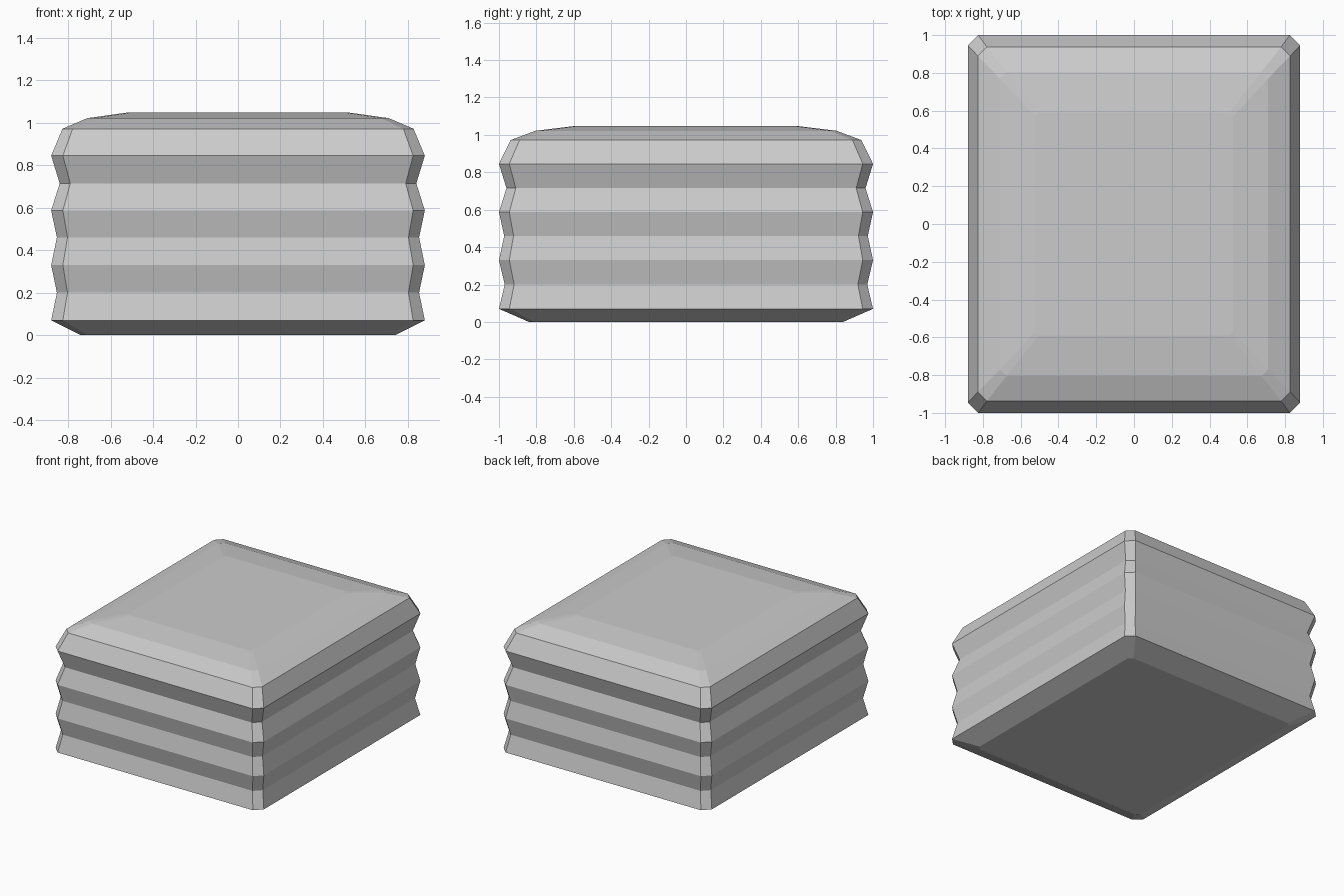
import bpy, bmesh

if "Cube" in bpy.data.objects:
    bpy.data.objects.remove(bpy.data.objects["Cube"])

# Profile rings: half width, half depth, height, corner chamfer
RINGS = [
    (0.74, 0.84, 0.0, 0.03),
    (0.88, 1.0, 0.07, 0.055),
    (0.853, 0.969, 0.2, 0.05),
    (0.88, 1.0, 0.33, 0.055),
    (0.853, 0.972, 0.46, 0.05),
    (0.88, 1.0, 0.587, 0.055),
    (0.84, 0.96, 0.715, 0.05),
    (0.88, 1.0, 0.845, 0.055),
    (0.827, 0.938, 0.972, 0.048),
    (0.71, 0.805, 1.022, 0.035),
    (0.525, 0.59, 1.048, 0.02),
]


def add_ring(bm, x, y, z, c):
    """Chamfered rectangle, counter-clockwise from the front right."""
    pts = [(x - c, -y), (x, -y + c), (x, y - c), (x - c, y),
           (-x + c, y), (-x, y - c), (-x, -y + c), (-x + c, -y)]
    return [bm.verts.new((px, py, z)) for px, py in pts]


# Ribbed cushion body: rings lofted together and capped
bm = bmesh.new()
rings = [add_ring(bm, *r) for r in RINGS]
for low, high in zip(rings, rings[1:]):
    for i in range(8):
        j = (i + 1) % 8
        bm.faces.new((low[i], low[j], high[j], high[i]))
bm.faces.new(rings[0][::-1])
bm.faces.new(rings[-1])
bmesh.ops.recalc_face_normals(bm, faces=bm.faces[:])

mesh = bpy.data.meshes.new("ribbed_block")
bm.to_mesh(mesh)
bm.free()
bpy.context.collection.objects.link(bpy.data.objects.new("ribbed_block", mesh))
